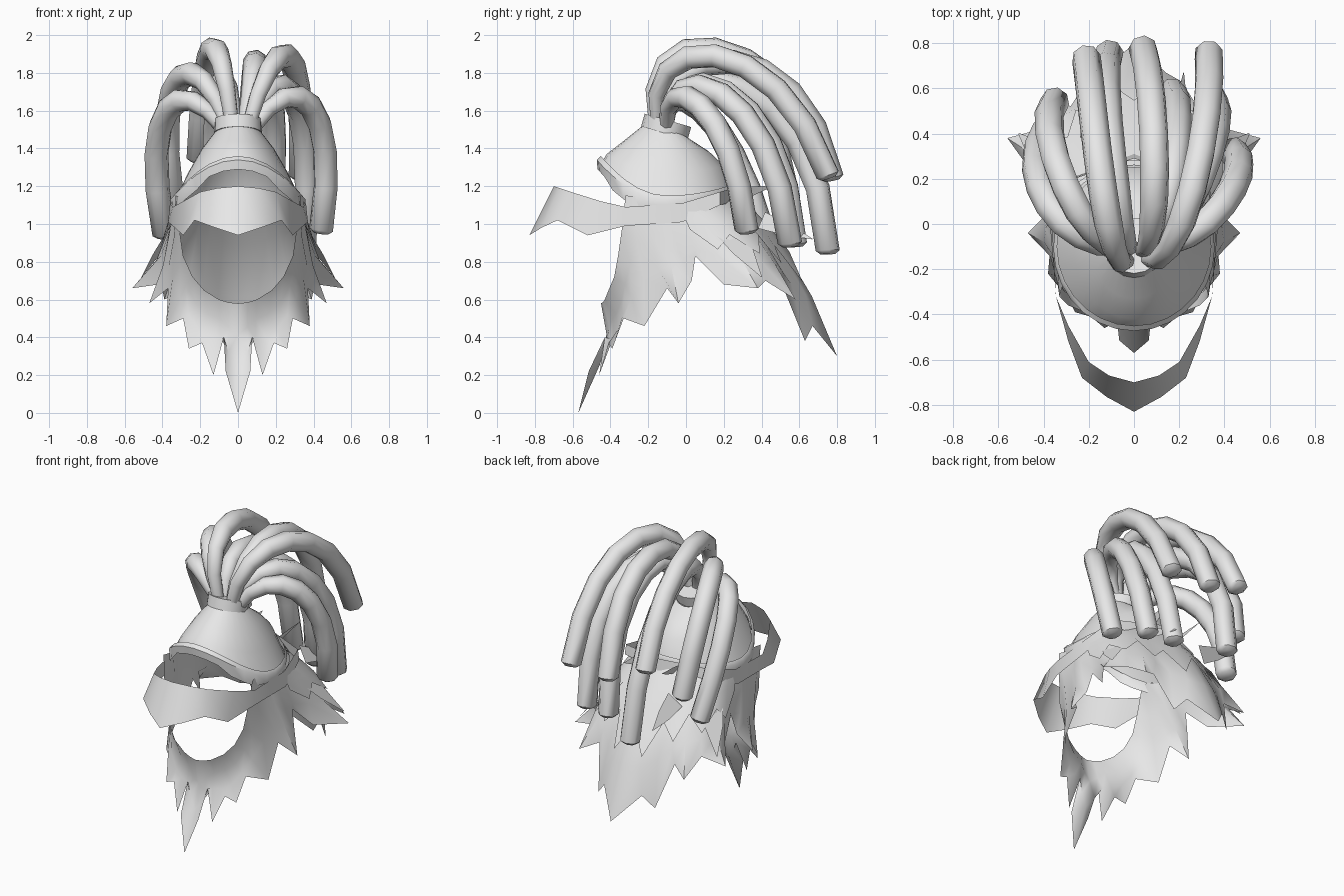
import bpy, bmesh
from math import sin, cos, pi, radians
from mathutils import Vector

cube = bpy.data.objects.get("Cube")
if cube:
    bpy.data.objects.remove(cube, do_unlink=True)

grey = bpy.data.materials.new("plain_grey")
grey.use_nodes = True
grey.diffuse_color = (0.8, 0.8, 0.8, 1)
for node in grey.node_tree.nodes:
    if node.type == 'BSDF_PRINCIPLED':
        node.inputs["Base Color"].default_value = grey.diffuse_color


def finish(obj, angle=50):
    """Give an object its material and smooth shading with sharp creases."""
    obj.data.materials.clear()
    obj.data.materials.append(grey)
    bpy.ops.object.select_all(action='DESELECT')
    obj.select_set(True)
    bpy.context.view_layer.objects.active = obj
    bpy.ops.object.shade_smooth_by_angle(angle=radians(angle))


def loft(name, rows, closed=False, caps=False, mirror=False):
    """Skin a grid of points; rows share one length."""
    bm = bmesh.new()
    grid = [[bm.verts.new(p) for p in row] for row in rows]
    count = len(rows[0])
    for low, high in zip(grid, grid[1:]):
        for i in range(count if closed else count - 1):
            j = (i + 1) % count
            bm.faces.new((low[i], low[j], high[j], high[i]))
    if caps:
        bm.faces.new(grid[0])
        bm.faces.new(grid[-1])
        bmesh.ops.recalc_face_normals(bm, faces=bm.faces)
    else:
        # Open sheets face away from the middle of the head
        bm.normal_update()
        middle = Vector((0, 0, 1))
        facing = sum(f.normal.dot(f.calc_center_median() - middle) for f in bm.faces)
        if facing < 0:
            bmesh.ops.reverse_faces(bm, faces=bm.faces)
    mesh = bpy.data.meshes.new(name)
    bm.to_mesh(mesh)
    bm.free()
    obj = bpy.data.objects.new(name, mesh)
    bpy.context.collection.objects.link(obj)
    if mirror:
        obj.modifiers.new("both_sides", 'MIRROR')
    finish(obj)


def ring_point(t, front, back, width, z_front, z_side, z_back):
    """Point on an oval around the head; t runs from the front round the side."""
    c = cos(t)
    end = z_front if c > 0 else z_back
    return Vector((width * sin(t), (front + back) / 2 - (back - front) / 2 * c,
                   z_side + (end - z_side) * c * c))


# Scalp dome
SEGMENTS = 28
HEM = (-.45, .25, .34, 1.32, 1.11, 1.17)
dome = [(-.23, .02, .12, 1.52, 1.49, 1.45),
        (-.33, .12, .19, 1.44, 1.4, 1.385),
        (-.42, .2, .265, 1.37, 1.27, 1.31),
        HEM]
turn = [2 * pi * i / SEGMENTS for i in range(SEGMENTS)]
loft("scalp_hair", [[ring_point(t, *r) for t in turn] for r in dome], closed=True)

# Headband, dipping at the temples
band = []
for lift, grow in ((.04, 1), (.02, 1.05), (-.03, 1.04)):
    row = []
    for t in turn:
        p = ring_point(t, *HEM)
        p.x *= grow
        p.y *= grow
        p.z += lift
        if lift < 0 and .3 < cos(t) < .88:
            p.z -= .03
        row.append(p)
    band.append(row)
loft("headband", band, closed=True)

# Beard and neck hair: one sheet from the face opening to a ragged edge
edge = [Vector(p) for p in (
    (0, -.57, 0), (.065, -.515, .22), (.075, -.43, .4), (.13, -.46, .2),
    (.19, -.41, .37), (.26, -.39, .34), (.29, -.33, .5), (.38, -.22, .46),
    (.37, -.1, .66), (.47, -.04, .58), (.4, .03, .7), (.37, .05, .83),
    (.42, .2, .68), (.56, .38, .66), (.41, .42, .7), (.39, .58, .6),
    (.28, .52, .65), (.21, .63, .38), (.14, .67, .46), (0, .8, .3))]
rim = [Vector(p) for p in (
    (0, -.45, .58), (.05, -.44, .585), (.1, -.43, .6), (.18, -.41, .65),
    (.24, -.38, .72), (.29, -.36, .83), (.31, -.34, .97), (.33, -.32, 1.15))]
rest = len(edge) - len(rim)
for i in range(rest):
    rim.append(ring_point(radians(65 + 115 * i / (rest - 1)), *HEM))

soft = []
for i, p in enumerate(edge):
    if i in (0, len(edge) - 1):
        n = edge[1] if i == 0 else edge[-2]
        q = (p + n) / 2
        q.x = 0
    else:
        q = (edge[i - 1] + 2 * p + edge[i + 1]) / 4
    soft.append(q)


def between(f):
    row = []
    for top, low in zip(rim, soft):
        p = top.lerp(low, f)
        p.y += .5 * f * (1 - f) * abs(low.y)
        row.append(p)
    return row


loft("beard_and_neck_hair", [rim, between(.35), between(.7), edge], mirror=True)

# Shorter ragged layer over the nape
FIRST = 11
layer = []
for f, jag in ((.02, 0), (.25, 0), (.4, .22)):
    short, long = between(f)[FIRST:], between(f + jag)[FIRST:]
    row = [(long if i % 2 else short)[i] for i in range(len(short))]
    layer.append([Vector((p.x * 1.04, p.y + .015, p.z)) for p in row])
loft("nape_layer", layer, mirror=True)


# Loose pointed tufts at the nape
def tuft(name, base, tip, width):
    base, tip = Vector(base), Vector(tip)
    side = (tip - base).cross(Vector((base.x, base.y, 0))).normalized() * width
    mid = base.lerp(tip, .5)
    loft(name, [[base - side, base + side],
                [mid - side * .7, mid + side * .7],
                [tip - side * .03, tip + side * .03]], mirror=True)


tuft("side_tuft", (.32, .2, 1), (.51, .4, .72), .09)
tuft("back_tuft", (.2, .4, 1.02), (.22, .67, .92), .06)
tuft("headband_tail", (.12, .24, 1.15), (.14, .46, 1.2), .04)

# Blindfold strip standing off the face
strip_top = [(0, -.7, 1.2), (.11, -.67, 1.19), (.2, -.61, 1.17), (.29, -.45, 1.12),
             (.345, -.32, 1.09), (.36, -.02, 1.11), (.32, .18, 1.17), (0, .29, 1.2)]
strip_low = [(0, -.83, .94), (.12, -.765, .98), (.23, -.68, 1.02), (.29, -.52, .94),
             (.345, -.32, .99), (.37, -.02, 1.01), (.33, .18, 1.1), (0, .31, 1.13)]
loft("face_strip", [[Vector(p) for p in strip_top], [Vector(p) for p in strip_low]],
     mirror=True)

# Hair tie
bpy.ops.mesh.primitive_cylinder_add(vertices=16, radius=.128, depth=.07,
                                    location=(0, -.105, 1.515),
                                    rotation=(radians(-16), 0, 0))
tie = bpy.context.object
tie.name = "hair_tie"
finish(tie, 40)


# Dreadlocks: tapered tubes along a bezier path
def dreadlock(name, rise, fall, end, steps=8, sides=8):
    rise, fall, end = Vector(rise), Vector(fall), Vector(end)
    root = Vector((rise.x * .25, rise.y * .3 - .07, 1.5))
    normal = (rise - root).cross(end - root).normalized()
    rows = []
    for k in range(steps + 2):
        t = min(k / steps, 1)
        s = 1 - t
        p = root * s**3 + rise * 3 * s * s * t + fall * 3 * s * t * t + end * t**3
        along = ((rise - root) * s * s + (fall - rise) * 2 * s * t
                 + (end - fall) * t * t).normalized()
        radius = .036 + .029 * min(t * 2.5, 1)
        if k > steps:
            p += along * .02
            radius = .04
        u = normal.cross(along).normalized()
        v = along.cross(u)
        rows.append([p + radius * (u * cos(a) + v * sin(a))
                     for a in (2 * pi * i / sides for i in range(sides))])
    loft(name, rows, closed=True, caps=True)


dreadlock("dreadlock_top_right", (-.11, -.3, 2.15), (-.18, .51, 2.03), (-.21, .73, 1.35))
dreadlock("dreadlock_top_left", (.2, -.27, 2.06), (.36, .48, 2.06), (.33, .75, 1.26))
dreadlock("dreadlock_mid_right", (-.21, -.15, 2), (-.46, .45, 1.86), (-.35, .54, 1.14))
dreadlock("dreadlock_low_right", (-.3, -.12, 1.83), (-.53, .22, 1.64), (-.39, .41, .95))
dreadlock("dreadlock_low_left", (.3, -.12, 1.87), (.55, .25, 1.64), (.44, .32, .97))
dreadlock("dreadlock_back_right", (-.06, -.14, 1.95), (-.16, .7, 1.85), (-.11, .75, .86))
dreadlock("dreadlock_back_middle", (.12, -.16, 1.98), (.1, .6, 2.06), (.04, .77, 1.25))
dreadlock("dreadlock_back_left", (.14, -.12, 1.95), (.24, .52, 1.78), (.17, .58, .9))
dreadlock("dreadlock_under_left", (.2, -.12, 1.94), (.43, .46, 1.76), (.35, .55, .9))
